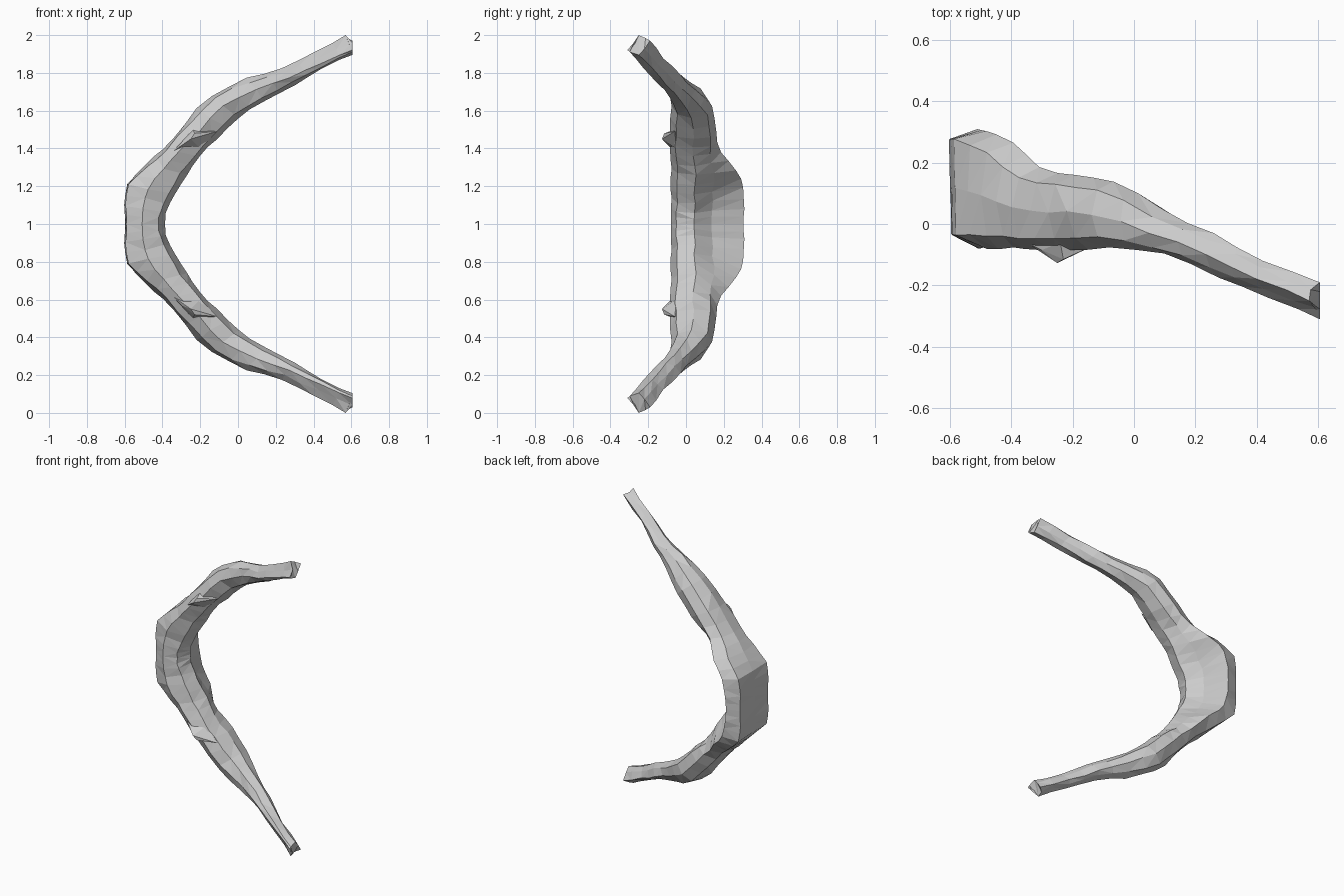
import bpy, bmesh, random
from mathutils import Vector

if "Cube" in bpy.data.objects:
    bpy.data.objects.remove(bpy.data.objects["Cube"])

random.seed(4)

# Stations along the upper half:
# outer x, outer z, inner x, inner z, front y, back y
STATIONS = [
    (-.605, 1.00, -.388, 1.00, -.08, .305),
    (-.605, 1.10, -.38, 1.06, -.08, .305),
    (-.592, 1.21, -.33, 1.16, -.08, .305),
    (-.500, 1.31, -.27, 1.26, -.08, .26),
    (-.400, 1.40, -.20, 1.36, -.085, .185),
    (-.280, 1.535, -.11, 1.45, -.085, .16),
    (-.140, 1.68, 0.00, 1.56, -.077, .14),
    (.050, 1.77, .140, 1.65, -.10, .05),
    (.230, 1.825, .300, 1.735, -.17, -.035),
    (.400, 1.91, .450, 1.82, -.24, -.12),
    (.570, 2.00, .605, 1.895, -.31, -.19),
]
# Cross-sections: (outer to inner, front to back), all 0..1
MID = [(.06, .12), (.45, 0), (.85, .08), (1, .32), (.68, .56), (.42, 1), (.03, .93), (.04, .5)]
ARM = [(.13, .15), (.45, 0), (.85, .13), (1, .5), (.87, .87), (.5, 1), (.15, .86), (0, .5)]
TIP = [(.38, .28), (.75, 0), (.85, .1), (1, .5), (.7, .75), (.28, 1), (.15, .8), (0, .5)]
MID_W = [1, 1, .95, .65, .3, 0, 0, 0, 0, 0, 0]
TIP_W = [0, 0, 0, 0, 0, 0, 0, .15, .5, .8, 1]


def ring(i):
    ox, oz, ix, iz, yf, yb = STATIONS[i]
    pts = []
    for m, a, t in zip(MID, ARM, TIP):
        wm, wt = MID_W[i], TIP_W[i]
        u, v = (m[k] * wm + a[k] * (1 - wm - wt) + t[k] * wt for k in (0, 1))
        pts.append(Vector((ox + (ix - ox) * u, yf + (yb - yf) * v, oz + (iz - oz) * u - 1)))
    return pts


def finish(name, bm):
    bmesh.ops.recalc_face_normals(bm, faces=bm.faces)
    me = bpy.data.meshes.new(name)
    bm.to_mesh(me)
    bm.free()
    ob = bpy.data.objects.new(name, me)
    bpy.context.collection.objects.link(ob)
    ob.location.z = 1
    mod = ob.modifiers.new("mirror", 'MIRROR')
    mod.use_axis = (False, False, True)
    return ob


# Curved shaft: loft with rounded in-between rings and slight chiselling
rings = [ring(i) for i in range(len(STATIONS))]
for p in rings[-1]:                      # angled end cut
    if p.z < .98:
        p.x = .605
loops = []
for i, r in enumerate(rings):
    rough = .005 if 0 < i < len(rings) - 1 else 0
    loops.append([p + Vector([random.uniform(-rough, rough) for _ in range(3)]) for p in r])
    if i < len(rings) - 1:
        # reflect the second ring at the middle so the curve runs on smoothly
        before = rings[i - 1] if i else [Vector((p.x, p.y, -p.z)) for p in rings[1]]
        after = rings[min(i + 2, len(rings) - 1)]
        loops.append([(p + q) * .5625 - (b + a) * .0625
                      + Vector([random.uniform(-.005, .005) for _ in range(3)])
                      for p, q, b, a in zip(r, rings[i + 1], before, after)])
bm = bmesh.new()
vs = [[bm.verts.new(p) for p in loop] for loop in loops]
n = len(MID)
for a, b in zip(vs, vs[1:]):
    for k in range(n):
        bm.faces.new((a[k], a[(k + 1) % n], b[(k + 1) % n], b[k]))
bm.faces.new(vs[-1])
bmesh.ops.triangulate(bm, faces=bm.faces[:])
finish("curved_shaft", bm)

# Small jagged knob on the front of each arm
bm = bmesh.new()
for p in [(-.35, -.06, .38), (-.30, -.085, .43), (-.25, -.127, .45), (-.23, -.115, .48),
          (-.24, -.06, .50), (-.11, -.06, .49), (-.20, -.05, .40), (-.27, 0, .44), (-.2, 0, .45)]:
    bm.verts.new(p)
bmesh.ops.convex_hull(bm, input=bm.verts[:])
loose = [v for v in bm.verts if not v.link_faces]
bmesh.ops.delete(bm, geom=loose, context='VERTS')
finish("front_knob", bm)
